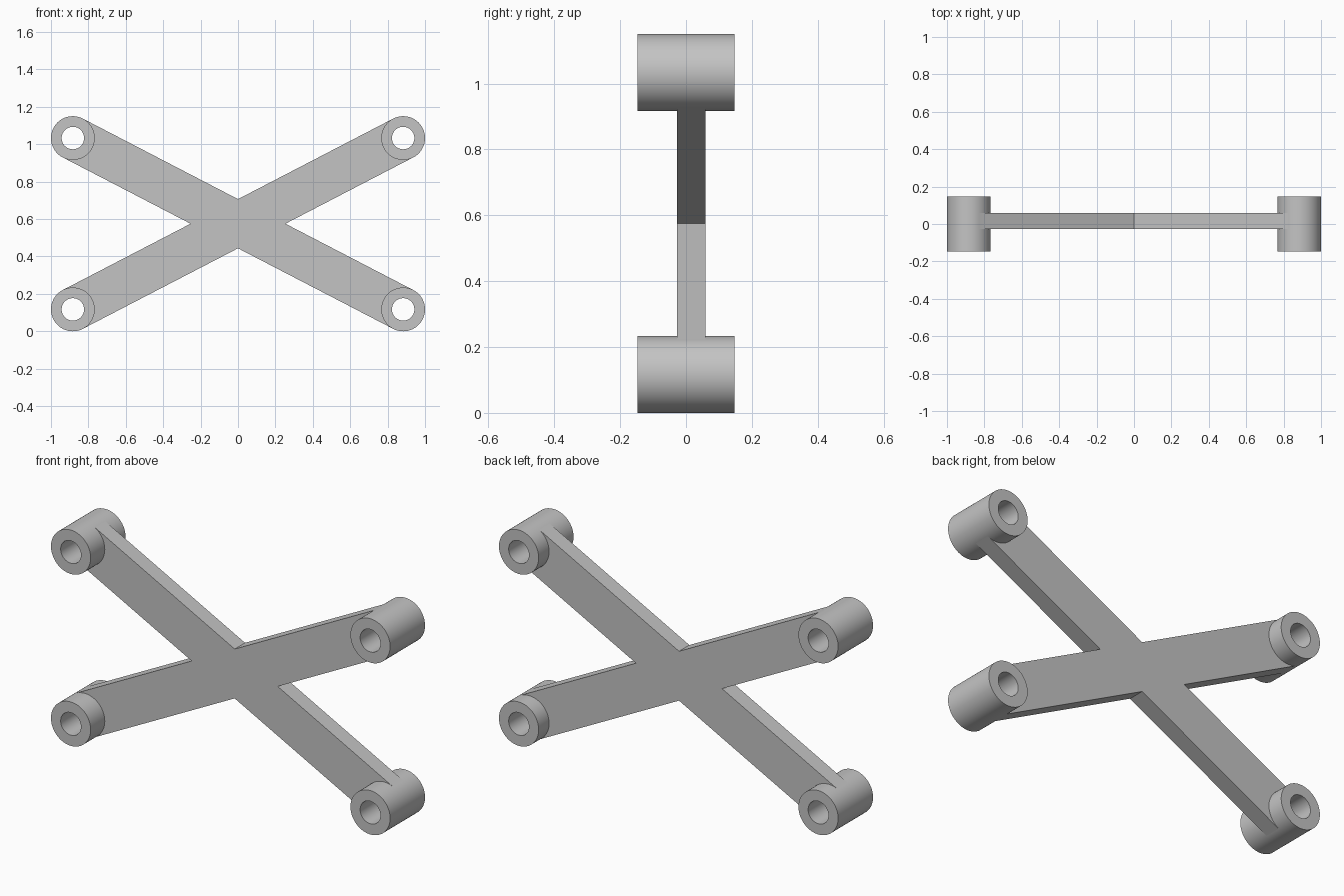
import bpy, bmesh
from math import atan2, cos, sin, pi, radians
from mathutils import Vector

if "Cube" in bpy.data.objects:
    bpy.data.objects.remove(bpy.data.objects["Cube"])

BOSS_R, BORE_R, BOSS_HALF = 0.117, 0.06, 0.147
CX, CZ, MID = 0.883, 0.458, 0.575      # boss offsets from the hub, hub height
PLATE_FRONT, PLATE_BACK = -0.028, 0.059
HALF_W = BOSS_R * 0.998

grey = bpy.data.materials.new("plain grey")
grey.use_nodes = True
grey.diffuse_color = (0.55, 0.55, 0.55, 1)
grey.node_tree.nodes["Principled BSDF"].inputs["Base Color"].default_value = grey.diffuse_color


def add_object(name, bm):
    bmesh.ops.recalc_face_normals(bm, faces=bm.faces)
    mesh = bpy.data.meshes.new(name)
    bm.to_mesh(mesh)
    bm.free()
    mesh.materials.append(grey)
    obj = bpy.data.objects.new(name, mesh)
    bpy.context.collection.objects.link(obj)
    return obj


def add_boss(name, x, z):
    """Hollow cylinder along y, revolved from its wall section."""
    bm = bmesh.new()
    section = [(BORE_R, -BOSS_HALF), (BOSS_R, -BOSS_HALF), (BOSS_R, BOSS_HALF), (BORE_R, BOSS_HALF)]
    verts = [bm.verts.new((r, y, 0)) for r, y in section]
    edges = [bm.edges.new((verts[i], verts[(i + 1) % 4])) for i in range(4)]
    bmesh.ops.spin(bm, geom=verts + edges, cent=(0, 0, 0), axis=(0, 1, 0),
                   angle=2 * pi, steps=64, use_merge=True)
    bmesh.ops.remove_doubles(bm, verts=bm.verts, dist=0.0001)
    obj = add_object(name, bm)
    obj.location = (x, 0, z)
    bpy.ops.object.select_all(action='DESELECT')
    obj.select_set(True)
    bpy.context.view_layer.objects.active = obj
    bpy.ops.object.shade_smooth_by_angle(angle=radians(30))


# Cross plate: each arm ends in a hollow curve hidden inside the boss wall
tilt = atan2(CZ, CX)
notch_x, notch_z = HALF_W / sin(tilt), HALF_W / cos(tilt)
arms = [(tilt, (0, notch_z)), (pi - tilt, (-notch_x, 0)),
        (pi + tilt, (0, -notch_z)), (-tilt, (notch_x, 0))]
reach = Vector((CX, CZ)).length
outline = []
for angle, notch in arms:
    centre = Vector((cos(angle), sin(angle))) * reach
    for i in range(17):
        turn = angle - pi / 2 - pi * i / 16
        radius = HALF_W if i in (0, 16) else BOSS_R * 0.85
        outline.append(centre + Vector((cos(turn), sin(turn))) * radius)
    outline.append(Vector(notch))

bm = bmesh.new()
face = bm.faces.new([bm.verts.new((p.x, PLATE_FRONT, p.y + MID)) for p in outline])
extruded = bmesh.ops.extrude_face_region(bm, geom=[face])["geom"]
bmesh.ops.translate(bm, vec=(0, PLATE_BACK - PLATE_FRONT, 0),
                    verts=[g for g in extruded if isinstance(g, bmesh.types.BMVert)])
add_object("cross_plate", bm)

# Four bosses at the arm tips
for side, sx in (("left", 1), ("right", -1)):
    for level, sz in (("upper", 1), ("lower", -1)):
        add_boss(f"{level}_{side}_boss", sx * CX, MID + sz * CZ)
